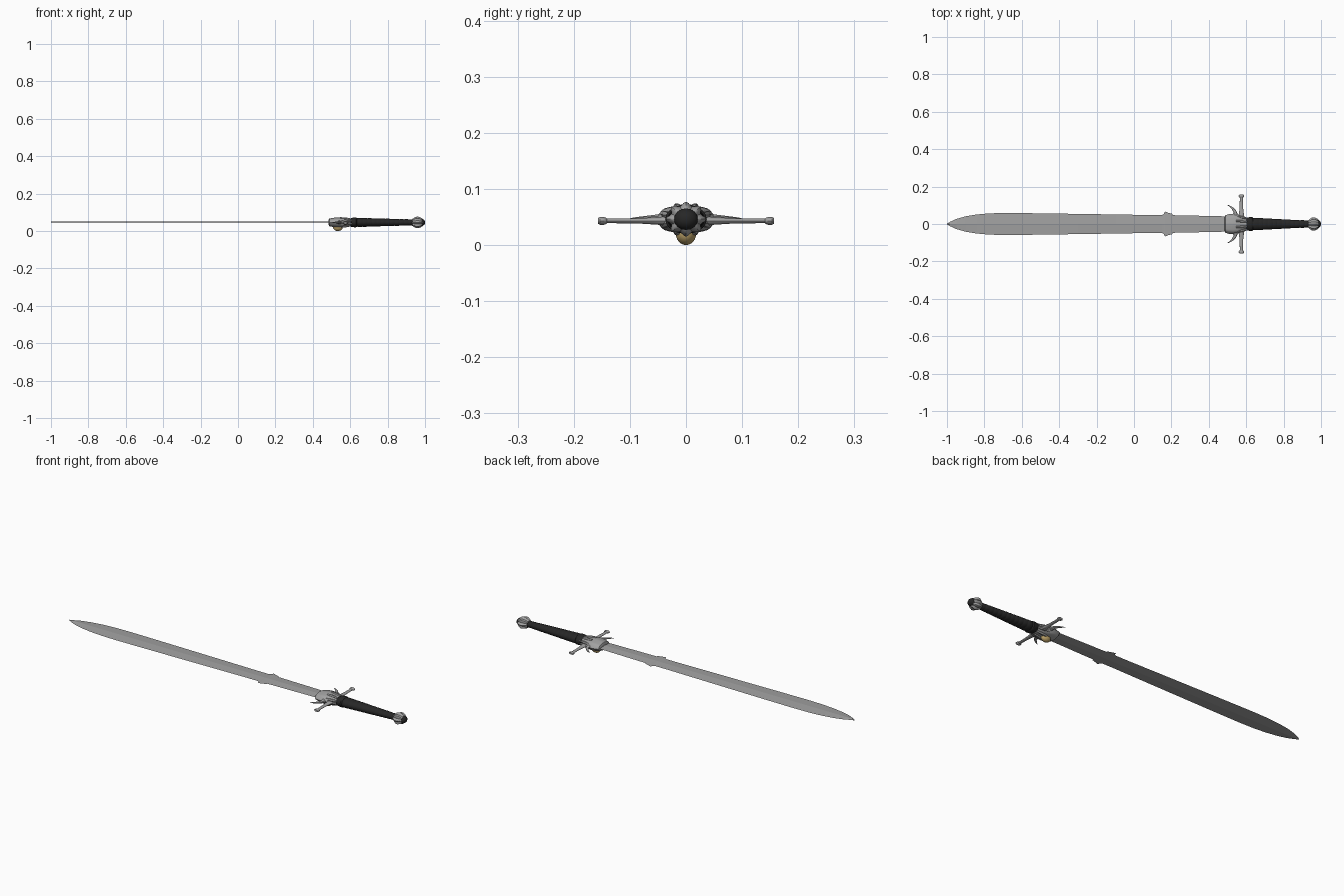
import bpy, bmesh, math
from mathutils import Vector

if "Cube" in bpy.data.objects:
    bpy.data.objects.remove(bpy.data.objects["Cube"])

ZC = 0.046


def material(name, rgb):
    m = bpy.data.materials.new(name)
    m.diffuse_color = (*rgb, 1)
    m.use_nodes = True
    m.node_tree.nodes["Principled BSDF"].inputs["Base Color"].default_value = m.diffuse_color
    return m


STEEL = material("grey steel", (0.36, 0.36, 0.36))
BLACK = material("black leather", (0.02, 0.02, 0.02))
GOLD = material("dull gold", (0.50, 0.36, 0.14))


def finish(name, bm, mat, smooth=35):
    bmesh.ops.recalc_face_normals(bm, faces=bm.faces)
    me = bpy.data.meshes.new(name)
    bm.to_mesh(me)
    bm.free()
    ob = bpy.data.objects.new(name, me)
    bpy.context.collection.objects.link(ob)
    me.materials.append(mat)
    if smooth:
        bpy.ops.object.select_all(action='DESELECT')
        ob.select_set(True)
        bpy.context.view_layer.objects.active = ob
        bpy.ops.object.shade_smooth_by_angle(angle=math.radians(smooth))
    return ob


def skin(name, rings, mat, smooth=35):
    """Join equal rings of points into a capped tube."""
    bm = bmesh.new()
    loops = [[bm.verts.new(p) for p in r] for r in rings]
    n = len(loops[0])
    for a, b in zip(loops, loops[1:]):
        for i in range(n):
            j = (i + 1) % n
            bm.faces.new((a[i], a[j], b[j], b[i]))
    bm.faces.new(loops[0])
    bm.faces.new(loops[-1])
    bmesh.ops.remove_doubles(bm, verts=bm.verts, dist=1e-6)
    return finish(name, bm, mat, smooth)


def loft_x(name, profile, mat, sides=24, lobes=0, depth=0.0, smooth=35):
    """Sections (x, half width y, half height z) along the sword's axis."""
    rings = []
    for x, ry, rz in profile:
        ring = []
        for i in range(sides):
            t = 2 * math.pi * i / sides
            k = 1 - depth * (0.5 - 0.5 * math.cos(lobes * t)) if lobes else 1
            ring.append((x, ry * k * math.cos(t), ZC + rz * k * math.sin(t)))
        rings.append(ring)
    return skin(name, rings, mat, smooth)


def tube(name, path, mat, sides=12, flat=1.0):
    """Points (x, y, z, radius) in a path that runs mostly along y."""
    rings = []
    for i, p in enumerate(path):
        a = Vector(path[max(i - 1, 0)][:2])
        b = Vector(path[min(i + 1, len(path) - 1)][:2])
        d = (b - a).normalized()
        ring = []
        for k in range(sides):
            t = 2 * math.pi * k / sides
            c, s = p[3] * math.cos(t), p[3] * math.sin(t) * flat
            ring.append((p[0] + d.y * c, p[1] - d.x * c, p[2] + s))
        rings.append(ring)
    return skin(name, rings, mat)


# blade: thin diamond section with a barb on both edges
blade = [(-0.999, 0.002), (-0.985, 0.011), (-0.95, 0.027), (-0.90, 0.041),
         (-0.84, 0.051), (-0.77, 0.057), (-0.68, 0.059), (-0.5, 0.057),
         (-0.3, 0.054), (-0.1, 0.051), (0.08, 0.048), (0.150, 0.048), (0.160, 0.053),
         (0.165, 0.067), (0.182, 0.060), (0.205, 0.054), (0.207, 0.047),
         (0.26, 0.046), (0.4, 0.043), (0.53, 0.040)]
skin("blade", [[(x, w, 0.048), (x, 0, 0.051), (x, -w, 0.048), (x, 0, 0.045)]
               for x, w in blade], STEEL, 0)

# guard shell: swollen shield-like block with a notched rim
loft_x("guard_shell", [(0.484, 0.036, 0.012), (0.488, 0.046, 0.020),
       (0.505, 0.052, 0.024), (0.53, 0.055, 0.027), (0.552, 0.053, 0.026),
       (0.572, 0.042, 0.023), (0.59, 0.031, 0.021), (0.608, 0.028, 0.021)],
       STEEL, 32, 8, 0.06)
# claws round the back of the shell
for i in range(8):
    a = 2 * math.pi * (i + 0.5) / 8
    cy, cz = math.cos(a), math.sin(a)
    rings = []
    for x, k, r in [(0.545, 0.95, 0.006), (0.575, 0.86, 0.007),
                    (0.595, 0.74, 0.006), (0.61, 0.72, 0.002)]:
        rings.append([(x, 0.046 * k * cy + r * math.cos(t), ZC + 0.026 * k * cz + r * math.sin(t))
                      for t in [j * math.pi / 3 for j in range(6)]])
    skin("guard_claw", rings, STEEL)

# cross bars with knob ends, and curved horns
for s in (1, -1):
    tube("cross_bar", [(0.574, s * y, 0.043, r) for y, r in
         [(0.0, 0.018), (0.03, 0.018), (0.05, 0.014), (0.08, 0.010), (0.125, 0.0085),
          (0.141, 0.0085), (0.143, 0.012), (0.147, 0.0145), (0.153, 0.0145),
          (0.157, 0.010)]], STEEL, 14, 0.5)
    tube("horn", [(0.535, s * 0.035, ZC, 0.014), (0.544, s * 0.052, ZC, 0.011),
         (0.540, s * 0.066, ZC, 0.0085), (0.529, s * 0.081, ZC, 0.006),
         (0.515, s * 0.093, ZC, 0.004), (0.500, s * 0.102, ZC, 0.001)],
         STEEL, 10, 0.8)

# gold boss under the guard
bm = bmesh.new()
bmesh.ops.create_uvsphere(bm, u_segments=24, v_segments=12, radius=1)
for v in bm.verts:
    v.co = Vector((0.534 + 0.026 * v.co.x, 0.018 * v.co.y, 0.020 + 0.020 * v.co.z))
finish("gold_boss", bm, GOLD)

# grip: dark tapered handle with collar and wrap grooves
prof = [(0.600, 0.026, 0.020), (0.606, 0.034, 0.024), (0.620, 0.037, 0.026),
        (0.632, 0.037, 0.026), (0.637, 0.031, 0.023)]
for i in range(12):
    x = 0.645 + i * 0.0245
    r = 0.033 - 0.0155 * i / 12
    h = 0.024 - 0.0085 * i / 12
    prof += [(x, r, h), (x + 0.018, r, h), (x + 0.021, r - 0.0015, h - 0.0015)]
prof.append((0.94, 0.018, 0.016))
loft_x("grip", prof, BLACK, 20)

# pommel: ribbed flaring crown with a dark end cap
loft_x("pommel", [(0.928, 0.016, 0.016), (0.933, 0.021, 0.019), (0.942, 0.028, 0.025),
       (0.952, 0.035, 0.030), (0.964, 0.036, 0.031), (0.976, 0.031, 0.027),
       (0.985, 0.024, 0.021), (0.988, 0.016, 0.015)], STEEL, 48, 8, 0.22)
loft_x("pommel_cap", [(0.976, 0.022, 0.020), (0.987, 0.021, 0.019),
       (0.995, 0.016, 0.014), (1.0, 0.006, 0.006)], BLACK, 16)
